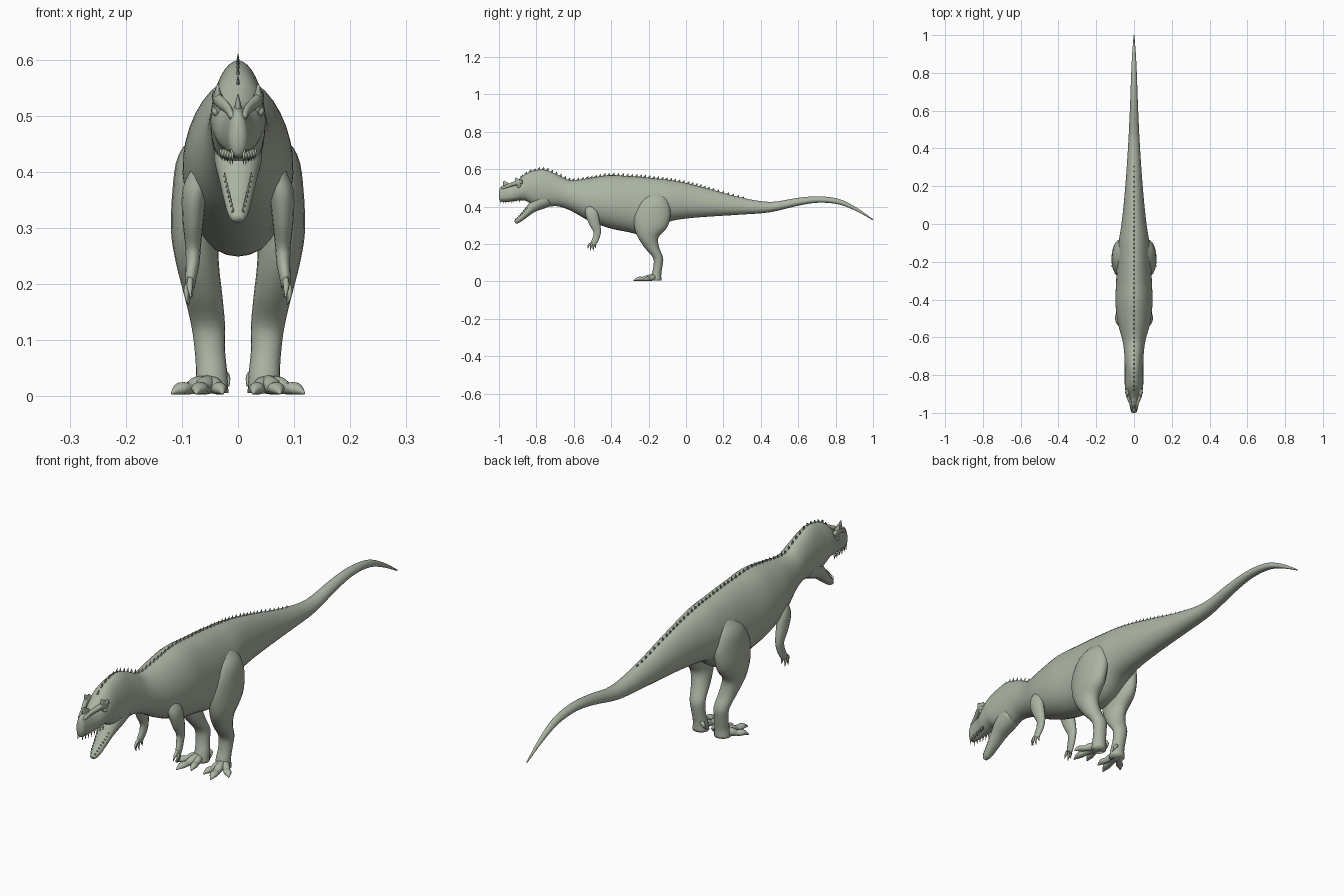
import bpy, bmesh, math
from mathutils import Vector, Matrix

if "Cube" in bpy.data.objects:
    bpy.data.objects.remove(bpy.data.objects["Cube"])

skin = bpy.data.materials.new("grey_green_skin")
skin.diffuse_color = (0.41, 0.46, 0.37, 1)
skin.use_nodes = True
skin.node_tree.nodes["Principled BSDF"].inputs["Base Color"].default_value = skin.diffuse_color


def finish(name, bm, mirror=False, smooth=True):
    bmesh.ops.recalc_face_normals(bm, faces=bm.faces[:])
    me = bpy.data.meshes.new(name)
    bm.to_mesh(me)
    bm.free()
    me.materials.append(skin)
    for p in me.polygons:
        p.use_smooth = smooth
    ob = bpy.data.objects.new(name, me)
    bpy.context.collection.objects.link(ob)
    if mirror:
        ob.modifiers.new("mirror", 'MIRROR')
    return ob


def spline(pts, steps):
    """Catmull-Rom interpolation with uneven knot spacing."""
    pts = [Vector(p) for p in pts]
    knots = [0.0]
    for a, b in zip(pts, pts[1:]):
        knots.append(knots[-1] + max((b - a).length, 1e-5))
    n = len(pts)

    def slope(i):
        a, b = max(i - 1, 0), min(i + 1, n - 1)
        return (pts[b] - pts[a]) / (knots[b] - knots[a])
    out = []
    for i in range(n - 1):
        d = knots[i + 1] - knots[i]
        for k in range(steps):
            t = k / steps
            out.append(pts[i] * (2*t**3 - 3*t**2 + 1) + slope(i) * d * (t**3 - 2*t**2 + t)
                       + pts[i + 1] * (3*t**2 - 2*t**3) + slope(i + 1) * d * (t**3 - t**2))
    return out + [pts[-1]]


def sweep(bm, pts, sides=16, steps=4, axis=None, egg=0.0):
    """Skin oval rings along stations (x, y, z, half width, half depth)."""
    path = spline(pts, steps)
    rings = []
    for i, p in enumerate(path):
        c = Vector(p[:3])
        t = axis or (Vector(path[min(i + 1, len(path) - 1)][:3])
                     - Vector(path[max(i - 1, 0)][:3])).normalized()
        side = (Vector((1, 0, 0)) - t * t.x).normalized()
        up = side.cross(t)
        ring = []
        for k in range(sides):
            a = 2 * math.pi * k / sides
            w = max(p[3], 0.0008) * math.cos(a) * (1 - egg * math.sin(a))
            ring.append(bm.verts.new(c + side * w + up * max(p[4], 0.0008) * math.sin(a)))
        rings.append(ring)
    for r, s in zip(rings, rings[1:]):
        for k in range(sides):
            j = (k + 1) % sides
            bm.faces.new((r[k], r[j], s[j], s[k]))
    bm.faces.new(rings[0])
    bm.faces.new(rings[-1])


def part(name, paths, mirror=False, **kw):
    bm = bmesh.new()
    for pts in paths:
        sweep(bm, pts, **kw)
    return finish(name, bm, mirror)


def spike(bm, base, tip, r, squash=1.0, sides=6):
    base, tip = Vector(base), Vector(tip)
    d = tip - base
    m = (Matrix.Translation((base + tip) / 2) @ Matrix.Diagonal((squash, 1, 1, 1))
         @ d.to_track_quat('Z', 'Y').to_matrix().to_4x4())
    bmesh.ops.create_cone(bm, cap_ends=True, segments=sides, radius1=r, radius2=0,
                          depth=d.length, matrix=m)


# Head, neck, trunk and tail: (y, top, bottom, half width)
profile = [
    (-1.0, .485, .445, .008), (-.992, .505, .428, .016), (-.965, .516, .424, .022),
    (-.93, .520, .428, .030), (-.895, .545, .432, .042), (-.86, .573, .432, .048),
    (-.82, .590, .410, .049), (-.76, .598, .398, .049), (-.69, .572, .402, .051),
    (-.62, .541, .380, .060), (-.52, .552, .325, .086), (-.41, .568, .285, .098),
    (-.31, .563, .264, .094), (-.23, .558, .249, .092), (-.16, .550, .268, .088),
    (-.09, .542, .318, .080), (0, .526, .336, .066), (.13, .493, .347, .052),
    (.29, .450, .357, .039), (.45, .425, .370, .029), (.6, .447, .405, .022),
    (.71, .455, .421, .018), (.82, .440, .411, .014), (.91, .396, .376, .009),
    (1.0, .333, .327, .002)]
stations = [(0, y, (t + b) / 2, w, (t - b) / 2) for y, t, b, w in profile]
part("body", [stations], sides=32, steps=4, axis=Vector((0, 1, 0)), egg=0.13)

# Lower jaw, hanging open
jaw = [(0, -.74, .445, .043, .045), (0, -.79, .420, .042, .040), (0, -.83, .388, .034, .026),
       (0, -.87, .350, .025, .018), (0, -.90, .325, .018, .014), (0, -.914, .315, .010, .008)]
part("lower_jaw", [jaw], sides=20)

# Brow horns, nostril horn and cheeks
part("brow_horns", [[(.032, -.885, .515, .012, .022), (.036, -.900, .535, .008, .015),
                     (.036, -.912, .554, .002, .004)]], mirror=True, sides=10)
part("nose_horn", [[(0, -.955, .505, .008, .024), (0, -.966, .522, .005, .014),
                    (0, -.974, .538, .001, .003)]], sides=10)
part("snout_ridges", [[(.010, -.985, .497, .005, .006), (.018, -.95, .512, .007, .010),
                       (.033, -.91, .526, .009, .012), (.041, -.875, .535, .006, .010)]],
     mirror=True, sides=10)
bm = bmesh.new()
bmesh.ops.create_uvsphere(bm, u_segments=12, v_segments=8, radius=.009,
                          matrix=Matrix.Translation((.038, -.893, .508)))
finish("eyes", bm, mirror=True)

# Teeth along both jaws
bm = bmesh.new()
for i in range(8):
    f = i / 7
    y, x = -.99 + .1 * f, .010 + .020 * f
    spike(bm, (x, y, .440), (x, y - .002, .411 + .010 * f), .004)
    p = Vector((.009, -.908, .327)).lerp(Vector((.024, -.845, .388)), f)
    spike(bm, p, p + Vector((0, -.009, .013)), .003)
finish("teeth", bm, mirror=True)

# Row of small spines down the back
bm = bmesh.new()
last = -.88
for s in spline(stations, 24):
    if s[1] > last and s[1] < .32:
        top = s[2] + s[4]
        h = .014 if s[1] < 0 else .014 - .02 * s[1]
        spike(bm, (0, s[1], top - .004), (0, s[1] + .006, top + h), .010, squash=.35, sides=4)
        last = s[1] + .0215
finish("back_spines", bm, smooth=False)

# Hind legs
leg = [(.050, -.16, .475, .020, .035), (.066, -.17, .43, .040, .075),
       (.074, -.180, .365, .043, .098), (.077, -.188, .29, .042, .088),
       (.072, -.202, .235, .038, .055), (.062, -.182, .18, .034, .039),
       (.053, -.149, .125, .030, .027), (.050, -.150, .08, .027, .024),
       (.047, -.158, .04, .028, .026), (.048, -.162, .006, .031, .030)]
part("hind_legs", [leg], mirror=True, sides=20, axis=Vector((0, 0, -1)))


# Toes with knuckles
def toe(tip, r):
    a, b = Vector((.050, -.160, .022)), Vector(tip)
    out = []
    for f, k, z in ((0, 1.1, .022), (.35, 1.05, .019), (.55, .85, .014), (.75, .95, .014), (.9, .5, .010)):
        p = a.lerp(b, f)
        out.append((p.x, p.y, z, r * k, min(r * k, z - .003)))
    return out + [(b.x, b.y, .005, .002, .002)]


part("toes", [toe((.118, -.225, 0), .015), toe((.075, -.280, 0), .016),
              toe((.027, -.255, 0), .014)], mirror=True, sides=12)
part("rear_claws", [[(.032, -.145, .045, .010, .010), (.020, -.140, .035, .006, .007),
                     (.016, -.150, .018, .001, .001)]], mirror=True, sides=8)

# Arms
arm = [(.066, -.515, .400, .018, .025), (.077, -.505, .365, .022, .034),
       (.080, -.490, .315, .019, .030), (.080, -.475, .268, .014, .021),
       (.081, -.480, .235, .012, .018), (.084, -.490, .212, .010, .017),
       (.085, -.495, .195, .008, .013)]
part("arms", [arm], mirror=True, sides=14)
fingers = []
for dy, dx, dz in ((-.032, .000, .010), (-.018, .006, 0), (-.002, .004, -.002), (.010, -.002, .012)):
    fingers.append([(.085, -.492 + dy * .3, .208, .006, .007),
                    (.086 + dx, -.494 + dy * .8, .188 + dz * .6, .005, .005),
                    (.084 + dx, -.494 + dy, .165 + dz, .001, .001)])
part("fingers", fingers, mirror=True, sides=8)
